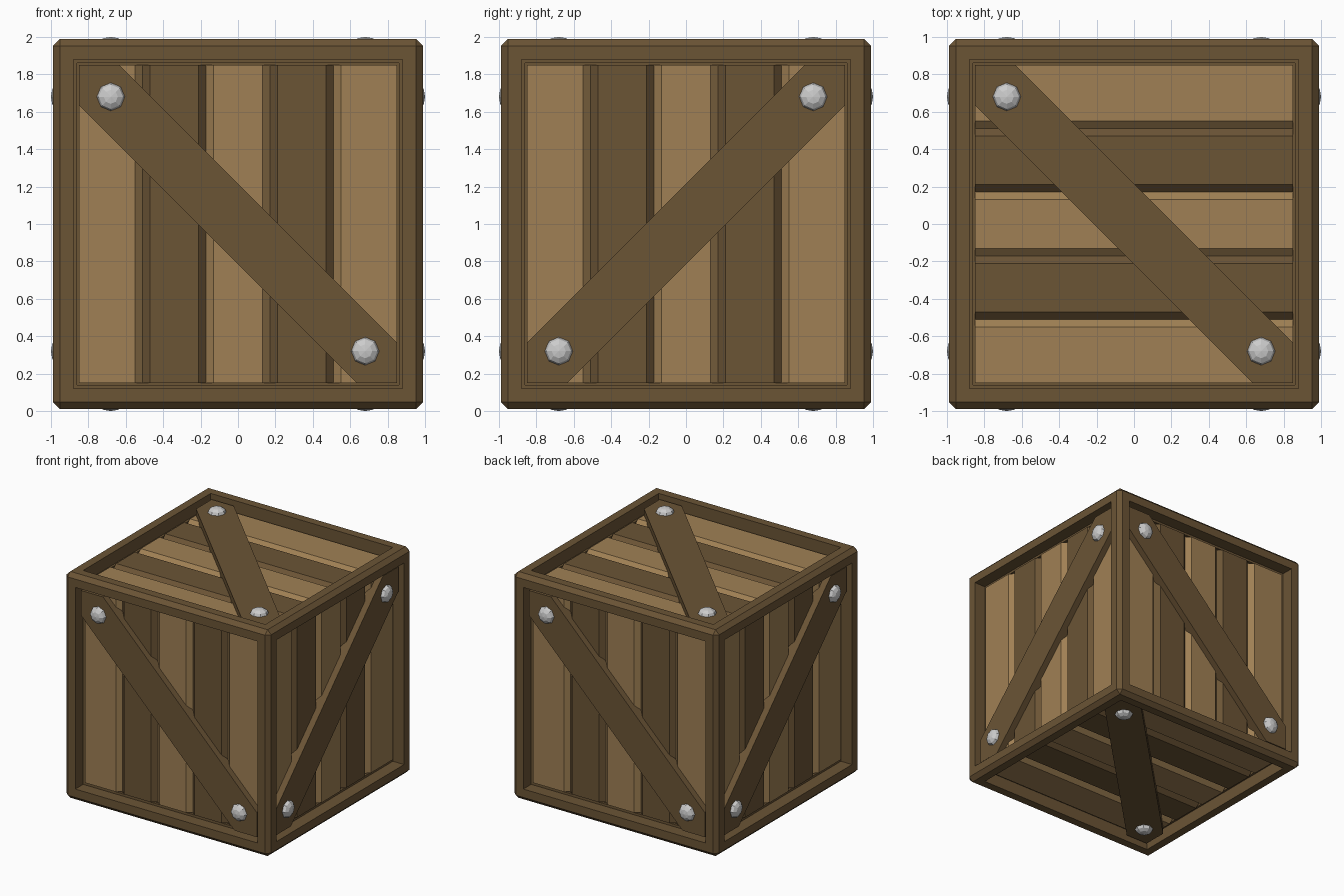
import bpy, bmesh
from mathutils import Matrix, Vector

if "Cube" in bpy.data.objects:
    bpy.data.objects.remove(bpy.data.objects["Cube"])

OUT, OPEN, PANEL, BRACE = 0.988, 0.85, 0.90, 0.955


def material(name, rgb):
    m = bpy.data.materials.new(name)
    m.diffuse_color = (*rgb, 1)
    m.use_nodes = True
    m.node_tree.nodes["Principled BSDF"].inputs["Base Color"].default_value = m.diffuse_color
    return m


DARK = material("dark_wood", (0.147, 0.089, 0.036))
LIGHT = material("light_wood", (0.35, 0.216, 0.089))


def finish(bm, name, mat=None, matrix=Matrix.Translation((0, 0, 1))):
    bmesh.ops.transform(bm, matrix=matrix, verts=bm.verts)
    bmesh.ops.recalc_face_normals(bm, faces=bm.faces)
    me = bpy.data.meshes.new(name)
    bm.to_mesh(me)
    bm.free()
    ob = bpy.data.objects.new(name, me)
    bpy.context.collection.objects.link(ob)
    if mat:
        me.materials.append(mat)


def prism(name, profile, sweep, mat, matrix):
    """Extrude a closed 3D profile along the sweep vector."""
    bm = bmesh.new()
    face = bm.faces.new([bm.verts.new(p) for p in profile])
    ext = bmesh.ops.extrude_face_region(bm, geom=[face], use_keep_orig=True)
    moved = [g for g in ext["geom"] if isinstance(g, bmesh.types.BMVert)]
    bmesh.ops.translate(bm, vec=sweep, verts=moved)
    finish(bm, name, mat, matrix)


# Frame: chamfered cube with a recess in all six sides
bm = bmesh.new()
bmesh.ops.create_cube(bm, size=2 * OUT)
bmesh.ops.bevel(bm, geom=bm.edges[:], offset=0.035, segments=1, affect='EDGES')
sides = [f for f in bm.faces if f.calc_area() > 1]
bmesh.ops.inset_individual(bm, faces=sides, thickness=OUT - 0.035 - OPEN)
for f in sides:
    n = f.normal.copy()
    new = bmesh.ops.extrude_discrete_faces(bm, faces=[f])["faces"][0]
    bmesh.ops.translate(bm, vec=n * (0.86 - OUT), verts=new.verts)
finish(bm, "frame", DARK)

# Each side: across direction, plank direction, outward normal, brace slope
X, Y, Z = Vector((1, 0, 0)), Vector((0, 1, 0)), Vector((0, 0, 1))
SIDES = {
    "front": (X, Z, -Y, -1), "back": (-X, Z, Y, -1),
    "right": (Y, Z, X, 1), "left": (-Y, Z, -X, 1),
    "top": (-Y, X, Z, 1), "bottom": (Y, X, -Z, 1),
}

for side, (u, v, n, slope) in SIDES.items():
    m = Matrix.Translation(Z) @ Matrix((u, v, n)).transposed().to_4x4()

    # Five planks with chamfered joints, outer edges left square
    for i in range(5):
        a, b = -OPEN + 0.34 * i, -OPEN + 0.34 * (i + 1)
        ca, cb = (0.04 if i > 0 else 0), (0.04 if i < 4 else 0)
        pts = [(a, 0.84), (b, 0.84)]
        pts += [(b, PANEL - 0.037), (b - cb, PANEL)] if cb else [(b, PANEL)]
        pts += [(a + ca, PANEL), (a, PANEL - 0.037)] if ca else [(a, PANEL)]
        prism(f"{side}_plank_{i + 1}", [(p, -OPEN, d) for p, d in pts],
              (0, 2 * OPEN, 0), DARK if i % 2 else LIGHT, m)

    # Diagonal brace trimmed to the frame corners
    c, k = OPEN, 0.635
    outline = [(-c, -c), (-k, -c), (c, k), (c, c), (k, c), (-c, -k)]
    prism(f"{side}_brace", [(p * slope, q, 0.87) for p, q in outline],
          (0, 0, BRACE - 0.87), DARK, m)

    # Domed bolts at both brace ends
    for e in (-1, 1):
        bm = bmesh.new()
        bmesh.ops.create_uvsphere(
            bm, u_segments=8, v_segments=6, radius=1,
            matrix=Matrix.Translation((e * slope * 0.68, e * 0.68, BRACE))
            @ Matrix.Diagonal((0.075, 0.075, 1 - BRACE, 1)))
        finish(bm, f"{side}_bolt_{'lower' if e < 0 else 'upper'}", None, m)
